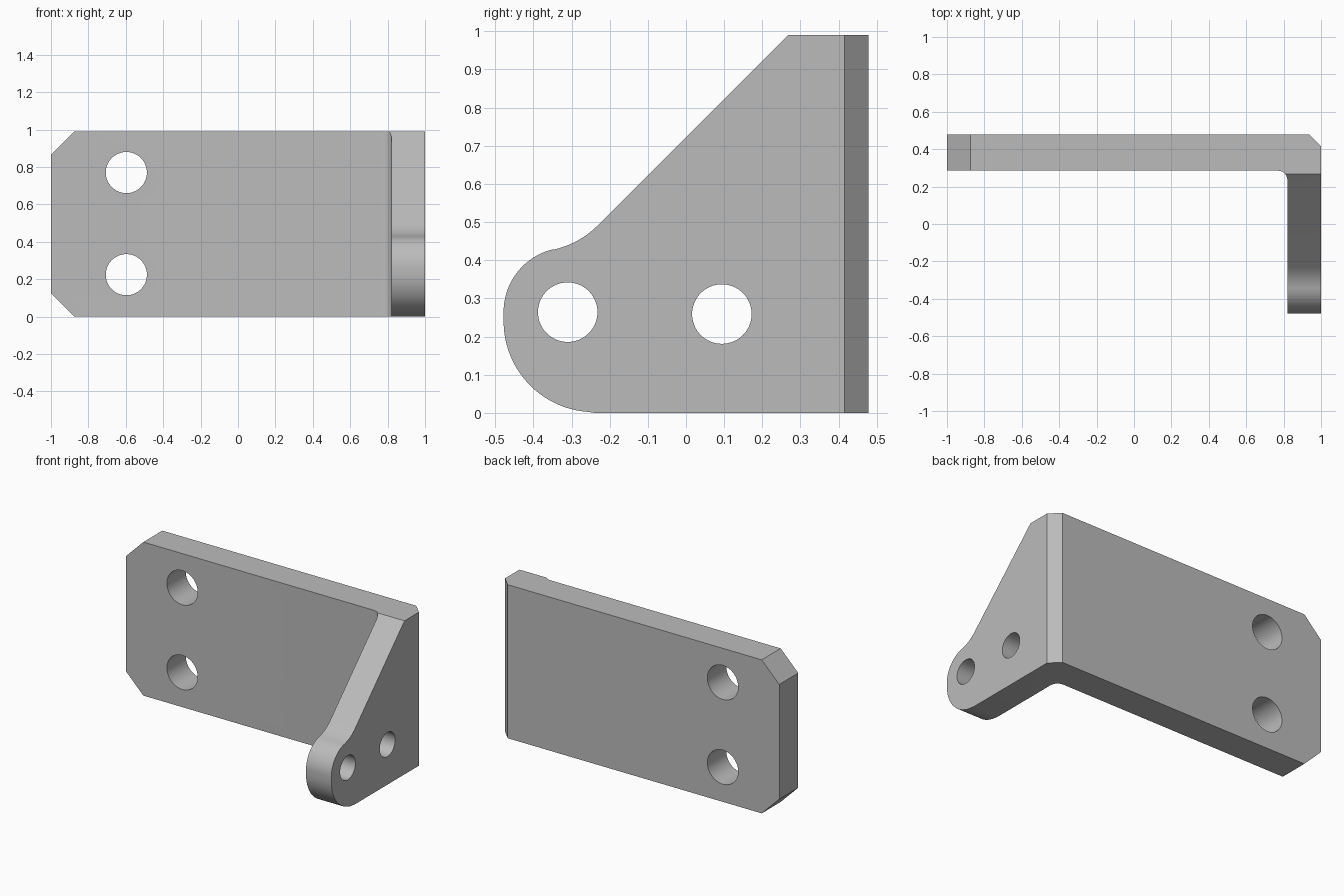
import bpy
import bmesh
from math import cos, sin, radians
from mathutils import Vector

cube = bpy.data.objects.get("Cube")
if cube:
    bpy.data.objects.remove(cube, do_unlink=True)

HEIGHT, HALF_DEPTH = 0.99, 0.478

grey = bpy.data.materials.new("plain grey")
grey.use_nodes = True
grey.diffuse_color = (0.5, 0.5, 0.5, 1)
grey.node_tree.nodes["Principled BSDF"].inputs["Base Color"].default_value = (0.5, 0.5, 0.5, 1)


def arc(cx, cy, r, start, end, steps):
    angles = [radians(start + (end - start) * i / steps) for i in range(steps + 1)]
    return [(cx + r * cos(a), cy + r * sin(a)) for a in angles]


def prism(name, outline, axis, low, high):
    """Extrude a 2D outline along x, y or z."""
    place = {"x": lambda u, v, w: (w, u, v),
             "y": lambda u, v, w: (u, w, v),
             "z": lambda u, v, w: (u, v, w)}[axis]
    bm = bmesh.new()
    face = bm.faces.new([bm.verts.new(place(u, v, low)) for u, v in outline])
    moved = bmesh.ops.extrude_face_region(bm, geom=[face])["geom"]
    shift = Vector(place(0, 0, high - low))
    bmesh.ops.translate(bm, vec=shift, verts=[g for g in moved if isinstance(g, bmesh.types.BMVert)])
    bmesh.ops.recalc_face_normals(bm, faces=bm.faces)
    mesh = bpy.data.meshes.new(name)
    bm.to_mesh(mesh)
    bm.free()
    mesh.materials.append(grey)
    obj = bpy.data.objects.new(name, mesh)
    bpy.context.collection.objects.link(obj)
    return obj


def cut(target, cutter, operation):
    cutter.hide_render = True
    mod = target.modifiers.new(cutter.name, "BOOLEAN")
    mod.operation = operation
    mod.solver = "EXACT"
    mod.object = cutter
    bpy.context.view_layer.objects.active = target
    bpy.ops.object.modifier_apply(modifier=mod.name)
    bpy.data.objects.remove(cutter, do_unlink=True)


# L-shaped body with an inner fillet and an outer chamfer
plan = [(-1, HALF_DEPTH), (-1, 0.285)]
plan += arc(0.77, 0.235, 0.05, 90, 0, 10)
plan += [(0.82, -HALF_DEPTH), (1, -HALF_DEPTH), (1, 0.415), (0.937, HALF_DEPTH)]
bracket = prism("angle_bracket", plan, "z", 0, HEIGHT)

# Side outline: sloped gusset with a rounded ear
side = [(0.6, -0.1), (0.6, 1.1), (0.379, 1.1), (0.268, HEIGHT)]
side += arc(-0.395, 0.653, 0.23, -45, -78, 10)
side += arc(-0.31, 0.265, 0.168, 102, 180, 20)
side += arc(-0.24, 0.24, 0.238, 180, 270, 24)
side[-1] = (-0.24, 0)
side += [(-0.24, -0.1)]
cut(bracket, prism("side_outline", side, "x", -1.2, 1.2), "INTERSECT")

# Clipped corners at the free end of the plate
clip = 0.125
for z, d in ((0, 1), (HEIGHT, -1)):
    corner = [(-1 - clip, z + 2 * clip * d), (-1 + 2 * clip, z - clip * d), (-1 - clip, z - clip * d)]
    cut(bracket, prism("corner_clip", corner, "y", -0.6, 0.6), "DIFFERENCE")

# Mounting holes through the plate
for z in (0.224, 0.77):
    cut(bracket, prism("plate_hole", arc(-0.597, z, 0.11, 0, 354.375, 63), "y", 0.1, 0.6), "DIFFERENCE")

# Holes through the gusset
for y, z in ((-0.31, 0.264), (0.094, 0.259)):
    cut(bracket, prism("gusset_hole", arc(y, z, 0.078, 0, 354.375, 63), "x", 0.7, 1.1), "DIFFERENCE")

bpy.ops.object.select_all(action="DESELECT")
bracket.select_set(True)
bpy.context.view_layer.objects.active = bracket
bpy.ops.object.shade_smooth_by_angle(angle=radians(25))
